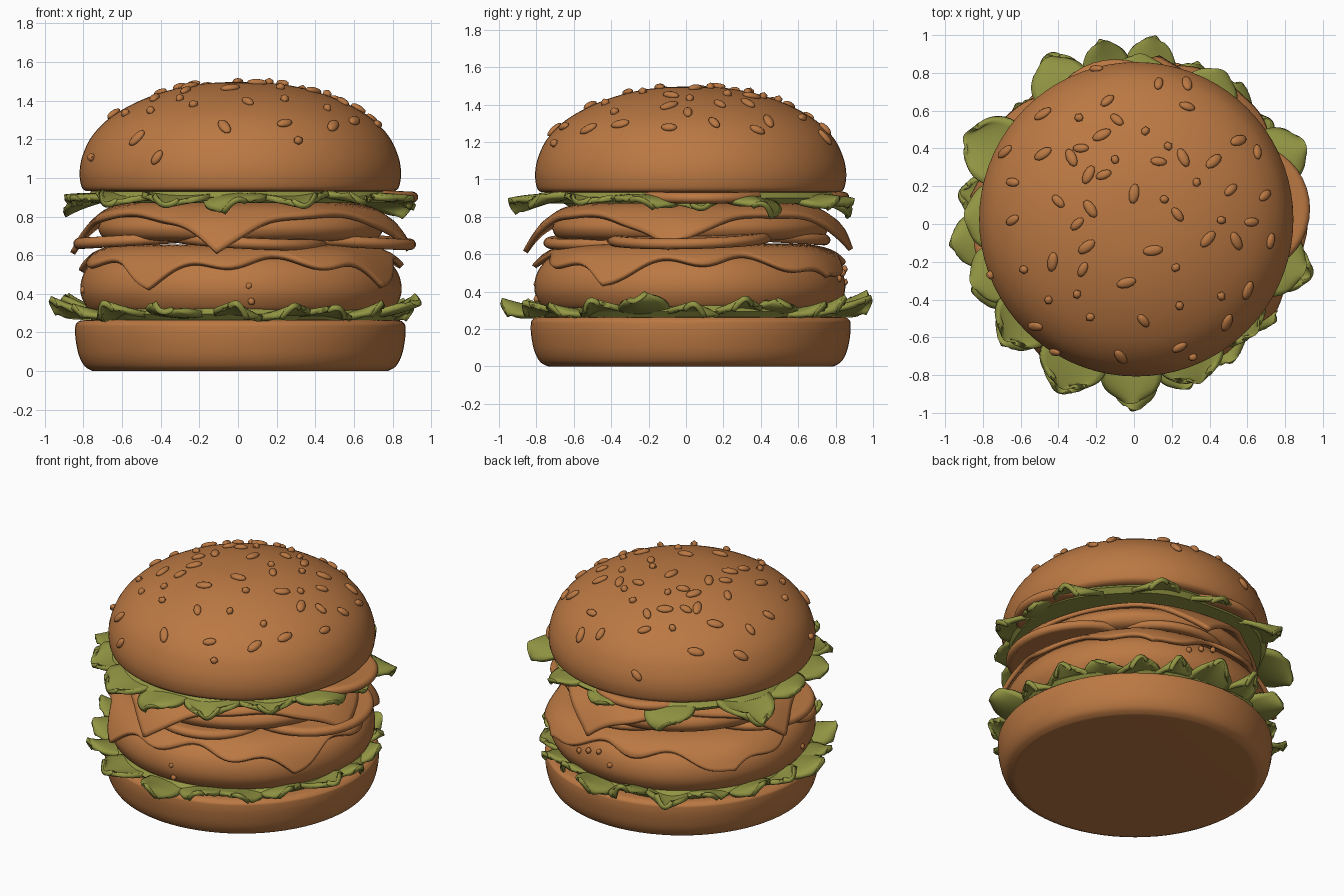
import bpy, bmesh, math, random
from mathutils import Vector, Matrix

if "Cube" in bpy.data.objects:
    bpy.data.objects.remove(bpy.data.objects["Cube"])

random.seed(4)
CX, CY = 0.012, 0.025


def material(name, rgb):
    m = bpy.data.materials.new(name)
    m.diffuse_color = (*rgb, 1)
    m.use_nodes = True
    m.node_tree.nodes["Principled BSDF"].inputs["Base Color"].default_value = m.diffuse_color
    return m


BROWN = material("toasted brown", (0.50, 0.19, 0.056))
GREEN = material("leaf green", (0.29, 0.305, 0.056))


def finish(name, bm, mat, angle=40, thick=0):
    bmesh.ops.recalc_face_normals(bm, faces=bm.faces)
    me = bpy.data.meshes.new(name)
    bm.to_mesh(me)
    bm.free()
    ob = bpy.data.objects.new(name, me)
    bpy.context.collection.objects.link(ob)
    me.materials.append(mat)
    if thick:
        s = ob.modifiers.new("thickness", 'SOLIDIFY')
        s.thickness, s.offset = thick, 0
    bpy.ops.object.select_all(action='DESELECT')
    ob.select_set(True)
    bpy.context.view_layer.objects.active = ob
    bpy.ops.object.shade_smooth_by_angle(angle=math.radians(angle))
    return ob


def spline(pts, n=5):
    # Catmull-Rom smoothing of a profile
    p = [Vector(q) for q in pts]
    p = [p[0]] + p + [p[-1]]
    out = []
    for i in range(1, len(p) - 2):
        a, b, c, d = p[i - 1:i + 3]
        for k in range(n):
            t = k / n
            out.append(0.5 * (2 * b + (c - a) * t + (2 * a - 5 * b + 4 * c - d) * t * t
                              + (3 * b - a - 3 * c + d) * t ** 3))
    return out + [p[-1]]


def lathe(name, profile, mat, loc=(CX, CY, 0), tilt=(0, 0), seg=72, wob=0.0):
    # revolve a profile whose first and last points close with flat caps
    bm = bmesh.new()
    rings = []
    for r, z in profile:
        ring = []
        for i in range(seg):
            a = 2 * math.pi * i / seg
            q = r * (1 + wob * math.sin(3 * a + 1) + wob * 0.6 * math.sin(7 * a))
            ring.append(bm.verts.new((q * math.cos(a), q * math.sin(a), z)))
        rings.append(ring)
    for a, b in zip(rings, rings[1:]):
        for i in range(seg):
            j = (i + 1) % seg
            bm.faces.new((a[i], a[j], b[j], b[i]))
    bm.faces.new(rings[0])
    bm.faces.new(rings[-1])
    ob = finish(name, bm, mat)
    ob.location = loc
    ob.rotation_euler = (*tilt, 0)
    return ob


# Bottom bun
lathe("bottom_bun", [(0.74, 0)] + spline([(0.765, 0.001), (0.805, 0.025), (0.835, 0.08), (0.852, 0.16),
      (0.855, 0.22), (0.845, 0.25), (0.79, 0.265), (0.5, 0.27)]), BROWN)

# Top bun dome
DOME = spline([(0.80, 0.932), (0.822, 0.955), (0.832, 1.03), (0.815, 1.12), (0.765, 1.22), (0.67, 1.315),
               (0.53, 1.395), (0.37, 1.453), (0.2, 1.487), (0.03, 1.497)])
lathe("top_bun", [(0.75, 0.93)] + DOME, BROWN)

# Patties
lathe("lower_patty", spline([(0.6, 0.28), (0.76, 0.3), (0.82, 0.37), (0.83, 0.45), (0.80, 0.53),
      (0.73, 0.59), (0.6, 0.62), (0.4, 0.625)]), BROWN, wob=0.005)
lathe("upper_patty", spline([(0.55, 0.67), (0.69, 0.68), (0.735, 0.73), (0.715, 0.785), (0.65, 0.825),
      (0.5, 0.845)]), BROWN, wob=0.003)


# Tomato slices
def slice_disc(name, x, y, z, r, tx, ty):
    h = 0.028
    lathe(name, spline([(r - 0.06, -h), (r - 0.02, -h), (r, -h * 0.4), (r, h * 0.4), (r - 0.02, h),
          (r - 0.06, h)], 3), BROWN, (x, y, z), (tx, ty), 40)


for i, s in enumerate([(-0.42, -0.05, 0.685, 0.43, 0, -0.06), (0.48, 0.02, 0.685, 0.44, 0.02, 0.07),
                       (0.1, 0.35, 0.70, 0.42, -0.06, 0), (0.05, -0.35, 0.68, 0.41, 0.05, 0.05)]):
    slice_disc(f"middle_tomato_{i + 1}", *s)
for i, s in enumerate([(0.58, 0.08, 0.91, 0.35, 0, 0.03), (-0.1, 0.5, 0.912, 0.37, -0.02, 0)]):
    slice_disc(f"top_tomato_{i + 1}", *s)


# Cheese sheets: squares laid along a draping path of (radius, height)
def cheese(name, half, turn, path, squash, wave, n=44):
    path = spline(path, 8)

    def along(s):
        for p, q in zip(path, path[1:]):
            step = (q - p).length
            if s <= step or q is path[-1]:
                return p + (q - p) * (s / step)
            s -= step

    bm = bmesh.new()
    grid = []
    for i in range(n + 1):
        row = []
        for j in range(n + 1):
            x, y = half * (2 * i / n - 1), half * (2 * j / n - 1)
            d, a = math.hypot(x, y), math.atan2(y, x) + turn
            k = max(0, min(1, (d - 0.55) / 0.25)) ** 2
            s = d if d < half else half + (d - half) * squash
            r, z = along(s + wave * k * math.sin(11 * a + 0.6))
            r += 0.012 * k * (1 + math.cos(7 * a))
            row.append(bm.verts.new((CX + r * math.cos(a), CY + r * math.sin(a), z)))
        grid.append(row)
    for i in range(n):
        for j in range(n):
            bm.faces.new((grid[i][j], grid[i + 1][j], grid[i + 1][j + 1], grid[i][j + 1]))
    finish(name, bm, BROWN, 50, 0.028)


cheese("lower_cheese", 0.81, math.radians(12), [(0, 0.642), (0.3, 0.642), (0.6, 0.64), (0.73, 0.615),
       (0.80, 0.56), (0.845, 0.49), (0.875, 0.42)], 0.42, 0.035)
cheese("upper_cheese", 0.73, math.radians(-53), [(0, 0.862), (0.3, 0.862), (0.52, 0.862), (0.66, 0.84),
       (0.745, 0.785), (0.81, 0.71), (0.865, 0.62)], 0.8, 0.012)


# Lettuce: a ring of overlapping cupped lobes over a thin leaf disc
def lettuce(name, z0, lobes, width, curl, ruffle, disc_z):
    bm = bmesh.new()
    nu, nv, r0 = 14, 10, 0.6
    for k, (deg, tip) in enumerate(lobes):
        a = math.radians(deg)
        c = random.uniform(*curl)
        roll = random.choice((-1, 1)) * random.uniform(0.4, 0.9) * ruffle
        cup = random.choice((-1, -1, 1)) * random.uniform(0.8, 1.4) * ruffle
        w = width * random.uniform(0.95, 1.15)
        grid = []
        for i in range(nu + 1):
            u = math.sin(i / nu * math.pi / 2) ** 0.8
            t = max(0, (u - 0.5) / 0.5)
            half = w * max(0.38, math.sqrt(1 - t ** 2.6))
            row = []
            for j in range(nv + 1):
                v = 2 * j / nv - 1
                side = v * half
                r = r0 + (tip - r0) * u - 0.035 * v * v * t
                f = max(0, (r - 0.66) / 0.27)
                z = z0 + f * (c * f + roll * v + cup * (v * v - 0.4))
                row.append(bm.verts.new((r * math.cos(a) - side * math.sin(a),
                                         r * math.sin(a) + side * math.cos(a), z)))
            grid.append(row)
        for i in range(nu):
            for j in range(nv):
                bm.faces.new((grid[i][j], grid[i + 1][j], grid[i + 1][j + 1], grid[i][j + 1]))
    finish(name, bm, GREEN, 60, 0.03)
    lathe(name + "_leaf", [(0.78, disc_z - 0.03), (0.81, disc_z), (0.78, disc_z + 0.03)], GREEN,
          wob=0.02)


LOWER = [(-90, .99), (-72, .92), (-54, .90), (-35, .91), (-16, .98), (3, .91), (20, .92), (37, .91),
         (52, .94), (68, .92), (84, 1.0), (100, .99), (117, 1.01), (135, .89), (154, .98), (170, .94),
         (186, .98), (203, .93), (222, .95), (246, .98)]
UPPER = [(152, 1.01), (118, .99), (88, .90), (60, .94), (25, 1.0), (6, .92), (-15, .94), (-42, .87),
         (-67, .91), (-91, .95), (-114, .95), (-139, .92), (-160, .92), (177, .90)]
lettuce("lower_lettuce", 0.29, LOWER, 0.13, (0.015, 0.065), 0.037, 0.295)
lettuce("upper_lettuce", 0.905, UPPER, 0.16, (-0.05, -0.015), 0.034, 0.90)


# Sesame seeds laid on the dome at chosen x, y spots
def add_seed(bm, pos, normal, size, spin):
    rot = normal.to_track_quat('Z', 'Y').to_matrix().to_4x4()
    m = Matrix.Translation(pos) @ rot @ Matrix.Rotation(spin, 4, 'Z') @ Matrix.Diagonal((*size, 1))
    bmesh.ops.create_icosphere(bm, subdivisions=2 if size[0] > 0.03 else 1, radius=1, matrix=m)


SPOTS = [-.14, .65, .06, .49, -.29, .56, -.48, .58, -.17, .47, -.09, .55, .13, .74, .28, .74, .28, .62,
         -.2, .82, .18, .41, .26, .35, .13, .33, -.1, .34, -.28, .4, -.33, .35, -.48, .37, -.24, .26,
         -.16, .26, .42, .33, .55, .44, .33, .22, .51, .18, .69, .15, 0, .16, .16, .13, .23, .05,
         -.4, .12, -.23, .08, -.3, 0, -.64, .02, -.64, .22, -.68, .38, .46, .02, .62, .01, .39, -.08,
         .54, -.09, .72, -.09, .22, -.23, -.27, -.24, -.25, -.12, -.43, -.2, -.58, -.24, -.45, -.4,
         -.3, -.37, -.04, -.31, .24, -.43, .46, -.38, .6, -.35, .05, -.51, -.23, -.49, .49, -.52,
         -.07, -.7, .24, -.65, .31, -.7, -.42, -.68, -.52, -.54, .1, -.14, -.76, -.27, .65, .38]
bm = bmesh.new()
for x, y in zip(SPOTS[::2], SPOTS[1::2]):
    dx, dy = x - CX, y - CY
    r = max(0.04, min(0.82, math.hypot(dx, dy)))
    a = math.atan2(dy, dx)
    for p, q in zip(DOME, DOME[1:]):
        if p.y > 1.03 and q.x <= r <= p.x:
            t = (p.x - r) / (p.x - q.x)
            z = p.y + (q.y - p.y) * t
            d = Vector((q.y - p.y, p.x - q.x)).normalized()
            nrm = Vector((d.x * math.cos(a), d.x * math.sin(a), d.y))
            size = random.choice(((0.044, 0.024, 0.018), (0.054, 0.028, 0.018), (0.027, 0.024, 0.024)))
            pos = Vector((CX + r * math.cos(a), CY + r * math.sin(a), z)) + nrm * 0.006
            add_seed(bm, pos, nrm, size, random.uniform(0, math.pi))
            break
finish("sesame_seeds", bm, BROWN, 45)

# A few fallen seeds on the lower patty
bm = bmesh.new()
for deg, z in ((-87, 0.44), (-86, 0.36), (80, 0.5), (74, 0.47), (86, 0.52), (92, 0.45), (190, 0.42)):
    a = math.radians(deg)
    n = Vector((math.cos(a), math.sin(a), 0))
    add_seed(bm, Vector((CX, CY, z)) + n * 0.825, n, (0.022, 0.02, 0.018), deg)
finish("fallen_seeds", bm, BROWN, 45)
